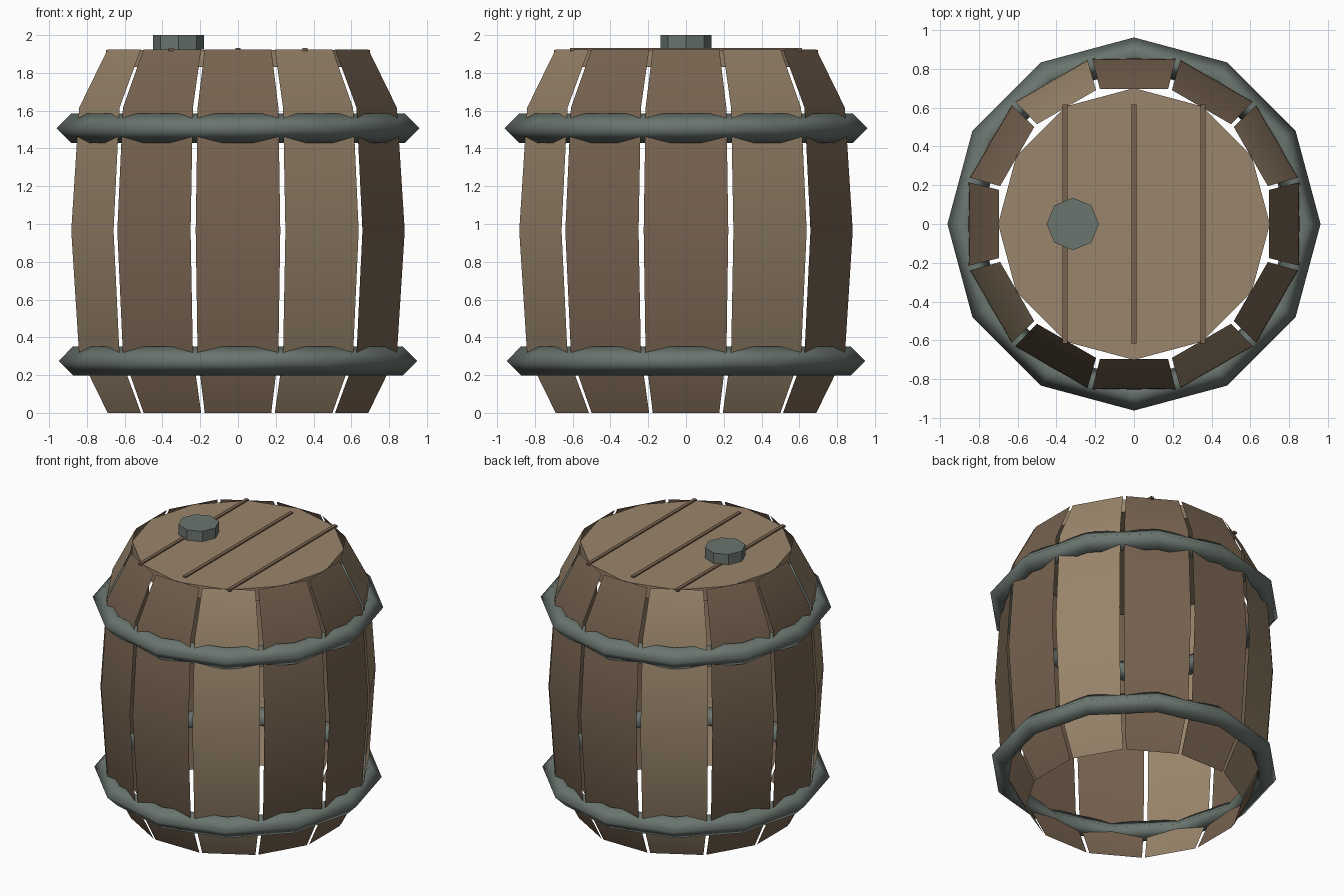
import bpy, bmesh
from math import sin, cos, pi, radians
from mathutils import Matrix

cube = bpy.data.objects.get("Cube")
if cube:
    bpy.data.objects.remove(cube, do_unlink=True)


def material(name, rgb):
    m = bpy.data.materials.new(name)
    m.use_nodes = True
    m.diffuse_color = (*rgb, 1)
    m.node_tree.nodes["Principled BSDF"].inputs["Base Color"].default_value = (*rgb, 1)
    return m


LIGHT = material("light wood", (0.32, 0.235, 0.147))
BROWN = material("brown wood", (0.185, 0.125, 0.08))
IRON = material("grey iron", (0.145, 0.178, 0.16))


def add_object(name, bm, mat, smooth=False):
    mesh = bpy.data.meshes.new(name)
    bm.to_mesh(mesh)
    bm.free()
    mesh.materials.append(mat)
    for p in mesh.polygons:
        p.use_smooth = smooth
    ob = bpy.data.objects.new(name, mesh)
    bpy.context.collection.objects.link(ob)
    return ob


def prism(name, mat, radius, sides, z0, z1, x=0):
    bm = bmesh.new()
    bmesh.ops.create_cone(bm, cap_ends=True, segments=sides, radius1=radius,
                          radius2=radius, depth=z1 - z0,
                          matrix=Matrix.Translation((x, 0, (z0 + z1) / 2)))
    return add_object(name, bm, mat)


# Staves: thin bowed boards, (height, distance from axis, half width)
PROFILE = [(0, 0.695, 0.176), (0.31, 0.848, 0.214), (0.965, 0.89, 0.224),
           (1.615, 0.848, 0.214), (1.925, 0.695, 0.176)]
for i in range(12):
    bm = bmesh.new()
    rows = [[bm.verts.new((r, s * w, z)) for s in (-1, 1)] for z, r, w in PROFILE]
    for (a, b), (c, d) in zip(rows, rows[1:]):
        bm.faces.new((a, b, d, c))
    bm.transform(Matrix.Rotation(radians(30 * i), 4, 'Z'))
    add_object(f"stave_{i + 1}", bm, LIGHT if i % 3 == 1 else BROWN, smooth=True)


# Hoops: twelve-sided rings with a diamond section
def hoop(name, z, radius, thick):
    bm = bmesh.new()
    rings = [[bm.verts.new(((radius + thick * cos(k * pi / 2)) * cos(i * pi / 6),
                            (radius + thick * cos(k * pi / 2)) * sin(i * pi / 6),
                            z + thick * sin(k * pi / 2))) for k in range(4)]
             for i in range(12)]
    for i in range(12):
        a, b = rings[i], rings[(i + 1) % 12]
        for k in range(4):
            n = (k + 1) % 4
            bm.faces.new((a[k], b[k], b[n], a[n]))
    add_object(name, bm, IRON, smooth=True)


hoop("lower_hoop", 0.275, 0.873, 0.077)
hoop("upper_hoop", 1.508, 0.883, 0.078)

# Lid with plank seams and a bung
prism("lid", LIGHT, 0.7, 12, 1.83, 1.922)
for name, x in (("right", -0.355), ("middle", 0), ("left", 0.355)):
    bm = bmesh.new()
    bmesh.ops.create_cube(bm, size=1, matrix=Matrix.Translation((x, 0, 1.923))
                          @ Matrix.Diagonal((0.025, 1.23, 0.016, 1)))
    add_object(f"lid_seam_{name}", bm, BROWN)
prism("bung", IRON, 0.135, 8, 1.925, 2.0, x=-0.315)
